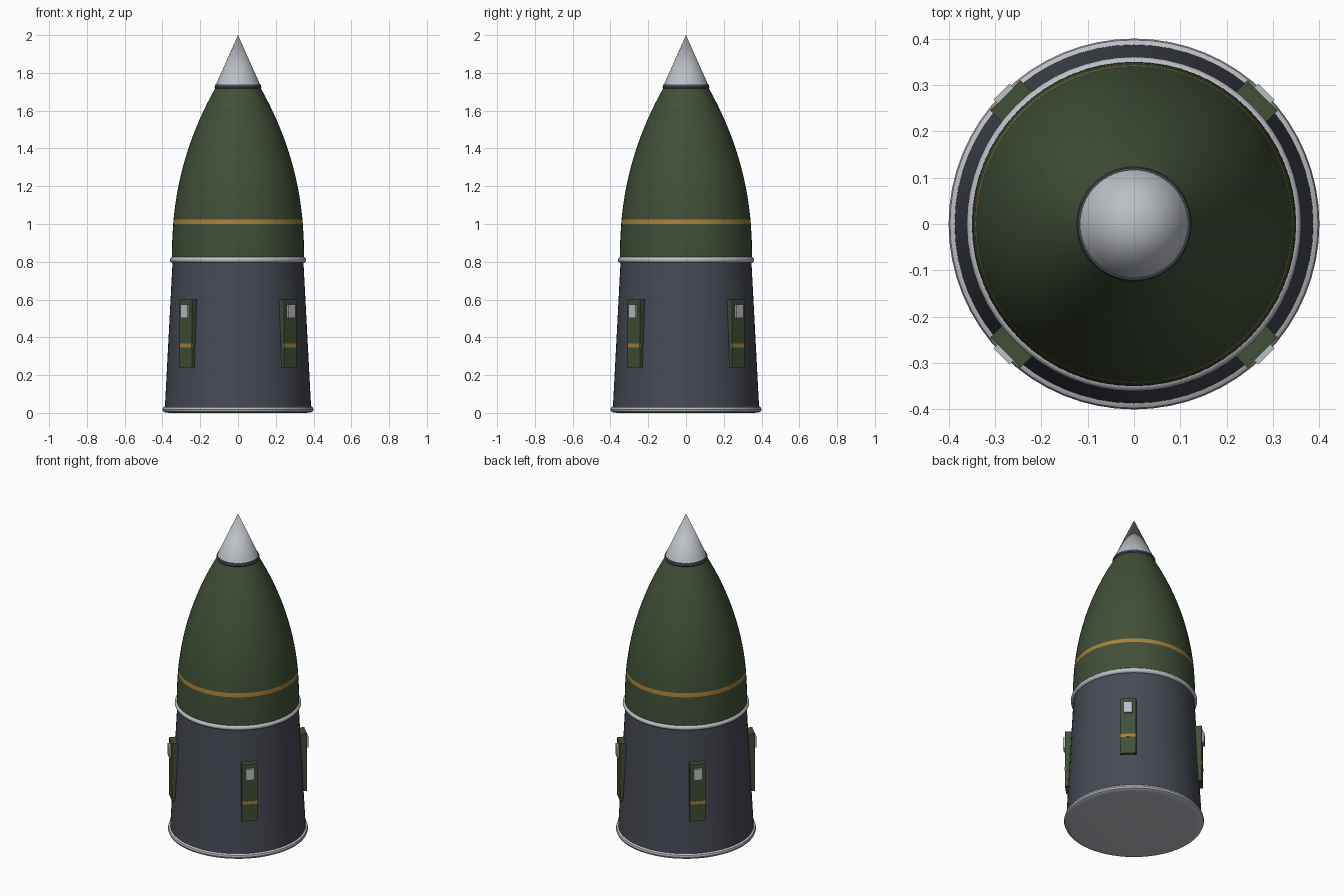
import bpy
import bmesh
from math import pi, radians, sin, cos
from mathutils import Matrix

cube = bpy.data.objects.get("Cube")
if cube:
    bpy.data.objects.remove(cube, do_unlink=True)

SEGMENTS = 64


def make_material(name, colour):
    mat = bpy.data.materials.new(name)
    mat.use_nodes = True
    mat.diffuse_color = (*colour, 1)
    bsdf = mat.node_tree.nodes["Principled BSDF"]
    bsdf.inputs["Base Color"].default_value = (*colour, 1)
    bsdf.inputs["Roughness"].default_value = 0.6
    return mat


green = make_material("olive green", (0.052, 0.078, 0.038))
slate = make_material("slate grey", (0.062, 0.068, 0.088))
silver = make_material("silver", (0.50, 0.52, 0.56))
gold = make_material("gold", (0.38, 0.22, 0.04))


def finish(name, bm, mats, smooth=True):
    bmesh.ops.recalc_face_normals(bm, faces=bm.faces[:])
    mesh = bpy.data.meshes.new(name)
    bm.to_mesh(mesh)
    bm.free()
    for mat in mats:
        mesh.materials.append(mat)
    if smooth:
        mesh.shade_smooth()
        mesh.set_sharp_from_angle(angle=radians(35))
    ob = bpy.data.objects.new(name, mesh)
    bpy.context.collection.objects.link(ob)
    return ob


def lathe(name, profile, *mats):
    """Spin (radius, height) points around the z axis."""
    bm = bmesh.new()
    verts = [bm.verts.new((r, 0, z)) for r, z in profile]
    edges = [bm.edges.new(pair) for pair in zip(verts, verts[1:])]
    bmesh.ops.spin(bm, geom=verts + edges, axis=(0, 0, 1), cent=(0, 0, 0),
                   angle=2 * pi, steps=SEGMENTS, use_duplicate=False)
    bmesh.ops.remove_doubles(bm, verts=bm.verts[:], dist=0.0002)
    return finish(name, bm, mats)


def ring_profile(radius, height, thick, tall):
    """Closed rounded section for a raised band."""
    steps = [i * pi / 8 - pi / 2 for i in range(9)]
    arc = [(radius + thick * cos(a), height + tall * sin(a)) for a in steps]
    return [(radius - 0.02, height - tall)] + arc + [(radius - 0.02, height + tall)]


# Base plate with a rounded rim
lathe("base_plate", [(0, 0), (0.36, 0), (0.385, 0.002), (0.396, 0.008),
                     (0.40, 0.018), (0.397, 0.029), (0.388, 0.035), (0.36, 0.036)], silver)

# Tapered lower casing and the band above it
lathe("lower_casing", [(0.387, 0.03), (0.346, 0.81)], slate)
lathe("middle_band", ring_profile(0.346, 0.81, 0.015, 0.015), silver)

# Curved upper body, with a painted stripe between two of its rings
heights = [0.81, 0.9, 1.0, 1.025] + [1.025 + 0.695 * i / 16 for i in range(1, 17)]
body = lathe("upper_body",
             [(0.35 - 0.29 * max(z - 0.82, 0) ** 2.2, z) for z in heights], green, gold)
for face in body.data.polygons:
    if 1.0 < face.center.z < 1.025:
        face.material_index = 1

# Collar and pointed nose
lathe("nose_collar", [(0.10, 1.71), (0.119, 1.715), (0.124, 1.725),
                      (0.121, 1.738), (0.10, 1.742)], slate)
lathe("nose_cone", [(0.10, 1.738), (0.117, 1.738), (0, 2.0)], silver)


def radial_box(name, angle, inner, outer, width, low, high, mat):
    bm = bmesh.new()
    place = (Matrix.Rotation(angle, 4, "Z")
             @ Matrix.Translation(((inner + outer) / 2, 0, (low + high) / 2))
             @ Matrix.Diagonal((outer - inner, width, high - low, 1)))
    bmesh.ops.create_cube(bm, size=1, matrix=place)
    return finish(name, bm, [mat], smooth=False)


# Four side boxes, each with a raised panel and a thin stripe
corners = ["back_left", "back_right", "front_right", "front_left"]
for i, corner in enumerate(corners):
    angle = pi / 4 + i * pi / 2
    radial_box(corner + "_box", angle, 0.33, 0.392, 0.092, 0.24, 0.60, green)
    radial_box(corner + "_panel", angle, 0.38, 0.404, 0.05, 0.503, 0.573, silver)
    radial_box(corner + "_stripe", angle, 0.388, 0.3935, 0.0925, 0.347, 0.367, gold)
